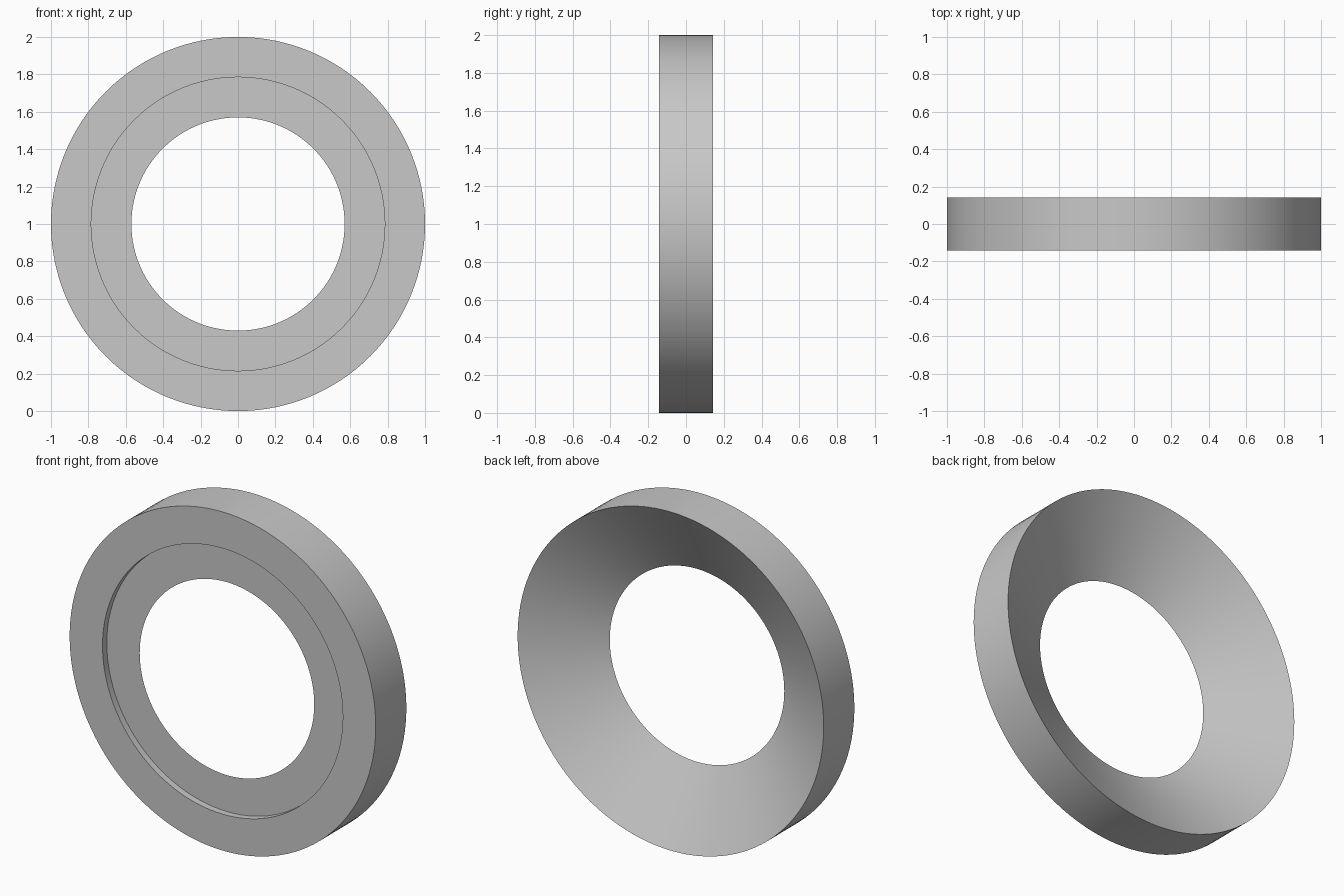
import bpy
import bmesh
import math
from mathutils import Vector

default = bpy.data.objects.get("Cube")
if default:
    bpy.data.objects.remove(default, do_unlink=True)

SEGMENTS = 128
HALF = 0.143      # half of the ring thickness
RECESS = -0.103   # face of the inner step

# Cross-section as (radius, y): rim, flat front, shallow step, conical back
profile = [(1, HALF), (1, -HALF), (0.785, -HALF), (0.785, RECESS), (0.57, RECESS)]

# Revolve the closed cross-section around the y axis
bm = bmesh.new()
verts = [bm.verts.new((r, y, 0)) for r, y in profile]
edges = [bm.edges.new((v, verts[(i + 1) % len(verts)])) for i, v in enumerate(verts)]
bmesh.ops.spin(bm, geom=verts + edges, cent=(0, 0, 0), axis=(0, 1, 0),
               angle=math.tau, steps=SEGMENTS, use_merge=True)
bmesh.ops.remove_doubles(bm, verts=bm.verts, dist=0.0001)
bmesh.ops.translate(bm, verts=bm.verts, vec=Vector((0, 0, 1)))
bmesh.ops.recalc_face_normals(bm, faces=bm.faces)

mesh = bpy.data.meshes.new("stepped_ring")
bm.to_mesh(mesh)
bm.free()
ring = bpy.data.objects.new("stepped_ring", mesh)
bpy.context.collection.objects.link(ring)

# Plain grey surface
grey = bpy.data.materials.new("light grey")
grey.use_nodes = True
colour = (0.58, 0.58, 0.58, 1)
grey.diffuse_color = colour
grey.node_tree.nodes["Principled BSDF"].inputs["Base Color"].default_value = colour
mesh.materials.append(grey)

# Smooth round walls, crisp edges
bpy.ops.object.select_all(action="DESELECT")
ring.select_set(True)
bpy.context.view_layer.objects.active = ring
bpy.ops.object.shade_smooth_by_angle(angle=math.radians(30))
